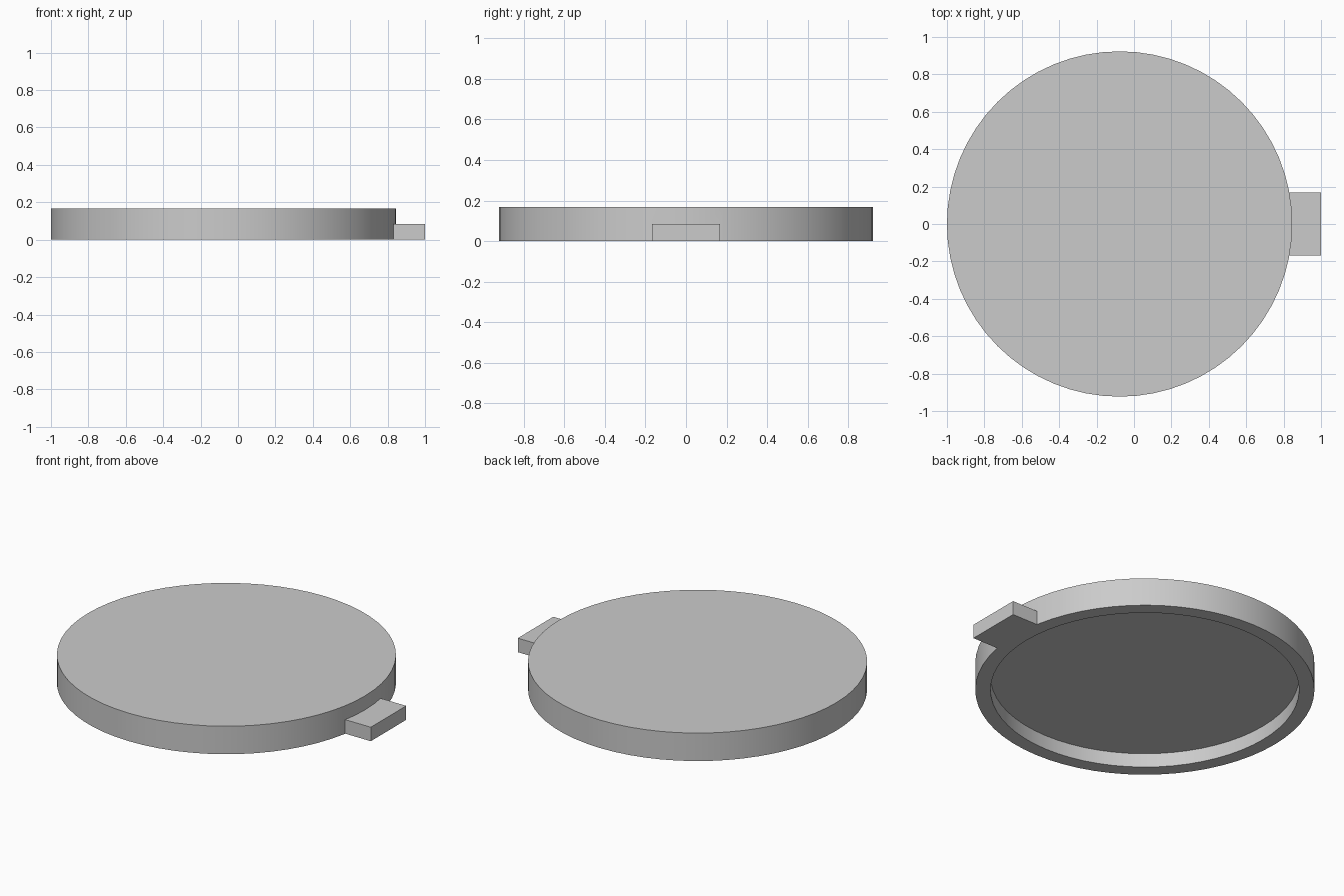
import bpy, bmesh, math

cube = bpy.data.objects.get("Cube")
if cube:
    bpy.data.objects.remove(cube, do_unlink=True)

SIDES = 64
HEIGHT = 0.168
CENTRE_X = -0.077
OUTER, INNER = 0.923, 0.84
TAB_HALF = 0.168

grey = bpy.data.materials.new("plain_grey")
grey.use_nodes = True
colour = (0.6, 0.6, 0.6, 1)
grey.diffuse_color = colour
grey.node_tree.nodes["Principled BSDF"].inputs["Base Color"].default_value = colour


def finish(name, bm):
    bmesh.ops.recalc_face_normals(bm, faces=bm.faces)
    mesh = bpy.data.meshes.new(name)
    bm.to_mesh(mesh)
    bm.free()
    mesh.materials.append(grey)
    obj = bpy.data.objects.new(name, mesh)
    bpy.context.collection.objects.link(obj)
    return obj


# Lid: a disc whose underside is inset and recessed to half its height
bm = bmesh.new()
rings = []
for radius, z in ((OUTER, HEIGHT), (OUTER, 0), (INNER, 0), (INNER, HEIGHT / 2)):
    angles = [2 * math.pi * i / SIDES for i in range(SIDES)]
    rings.append([bm.verts.new((CENTRE_X + radius * math.cos(a), radius * math.sin(a), z))
                  for a in angles])
for low, high in zip(rings, rings[1:]):
    for i in range(SIDES):
        j = (i + 1) % SIDES
        bm.faces.new((low[i], low[j], high[j], high[i]))
bm.faces.new(rings[0])
bm.faces.new(rings[-1])
lid = finish("lid", bm)

# Finger tab: a half-height block rooted inside the rim wall
bm = bmesh.new()
bmesh.ops.create_cube(bm, size=1)
root, tip = 0.79, 1.0
for v in bm.verts:
    v.co.x = tip if v.co.x > 0 else root
    v.co.y *= 2 * TAB_HALF
    v.co.z = HEIGHT / 2 if v.co.z > 0 else 0
tab = finish("finger_tab", bm)

# Join the tab to the lid as one clean solid
union = lid.modifiers.new("tab_union", "BOOLEAN")
union.operation = "UNION"
union.solver = "EXACT"
union.object = tab
bpy.context.view_layer.objects.active = lid
lid.select_set(True)
bpy.ops.object.modifier_apply(modifier=union.name)
bpy.data.objects.remove(tab, do_unlink=True)
lid.name = "lid_with_tab"
bpy.ops.object.shade_smooth_by_angle(angle=math.radians(30))
